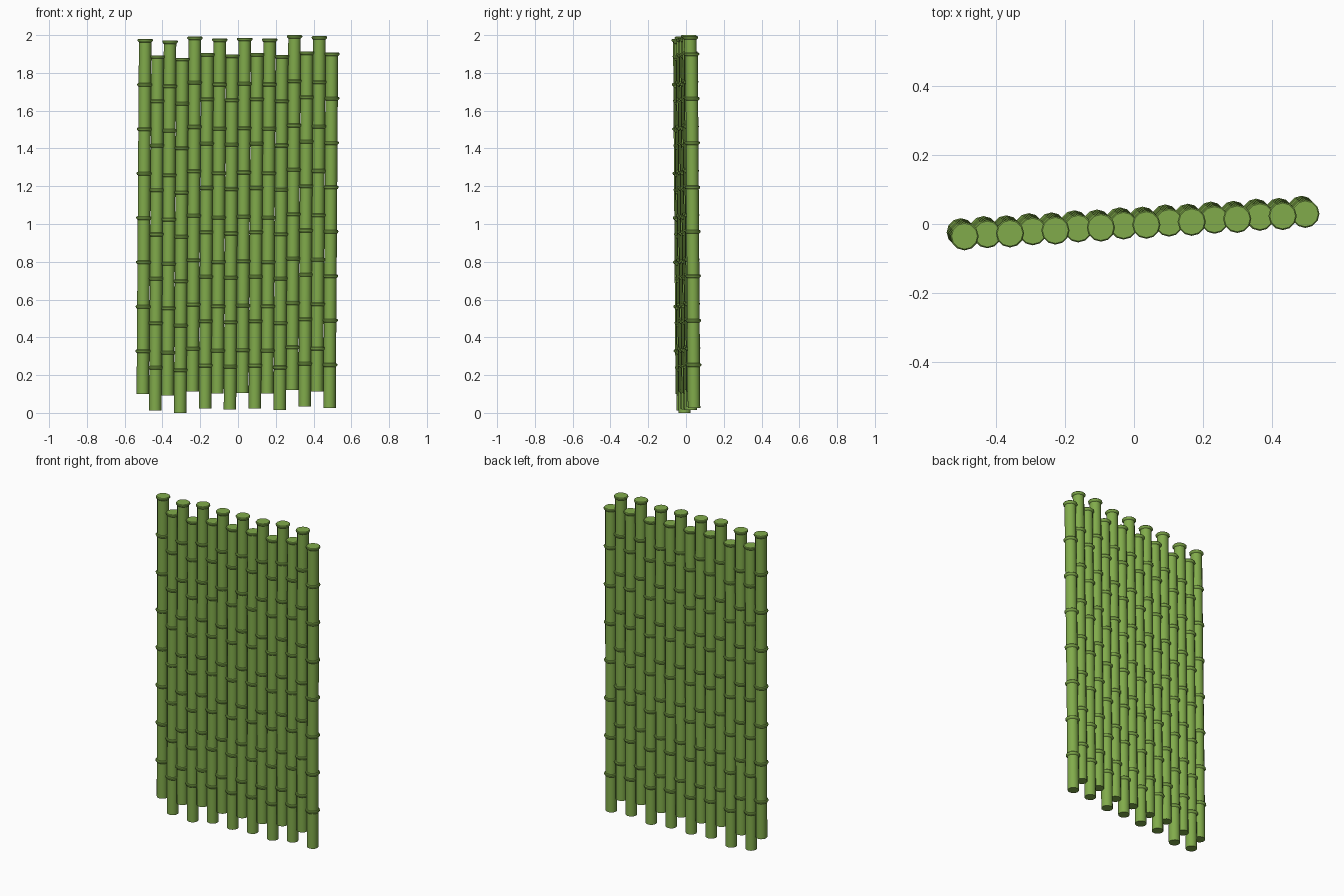
import bpy, bmesh, math
from mathutils import Vector

if "Cube" in bpy.data.objects:
    bpy.data.objects.remove(bpy.data.objects["Cube"])

SIDES = 12
SEGMENTS = 8
R_STEM, R_RING, R_CAP = 0.033, 0.041, 0.0375

green = bpy.data.materials.new("bamboo_green")
green.diffuse_color = (0.22, 0.41, 0.07, 1)
green.use_nodes = True
green.node_tree.nodes["Principled BSDF"].inputs["Base Color"].default_value = green.diffuse_color

# Bottom and top heights of the sixteen staggered canes
bottoms = [0.10, 0.013, 0.092, 0.0, 0.112, 0.024, 0.102, 0.018,
           0.106, 0.024, 0.102, 0.014, 0.12, 0.034, 0.114, 0.027]
LENGTH = 1.88


def cane_profile(length):
    """Radius/height pairs: straight stem sections ending in rounded node rings."""
    step = length / SEGMENTS
    pts = [(R_STEM, 0.0)]
    for i in range(1, SEGMENTS + 1):
        z = i * step
        pts += [(R_STEM, z - 0.018), (R_CAP, z - 0.014),
                (R_RING, z - 0.009), (R_RING, z - 0.004), (R_CAP, z)]
        if i < SEGMENTS:
            pts.append((R_STEM, z + 0.001))
    return pts


def make_cane(name, base, top):
    bm = bmesh.new()
    rings = []
    for r, z in cane_profile(top.z - base.z):
        c = base.lerp(top, z / (top.z - base.z))
        rings.append([bm.verts.new((c.x + r * math.cos(a), c.y + r * math.sin(a), c.z))
                      for a in (2 * math.pi * k / SIDES for k in range(SIDES))])
    for lo, hi in zip(rings, rings[1:]):
        for k in range(SIDES):
            n = (k + 1) % SIDES
            bm.faces.new((lo[k], lo[n], hi[n], hi[k]))
    bm.faces.new(rings[0][::-1])
    bm.faces.new(rings[-1])
    mesh = bpy.data.meshes.new(name)
    bm.to_mesh(mesh)
    bm.free()
    mesh.materials.append(green)
    ob = bpy.data.objects.new(name, mesh)
    bpy.context.collection.objects.link(ob)
    ob.select_set(True)
    bpy.context.view_layer.objects.active = ob


# Row of canes, leaning slightly and turned a little off the x axis
for i, z in enumerate(bottoms):
    x = -0.504 + 0.0659 * i
    y = -0.0215 + 0.0042 * i + (0.001 if i % 2 else -0.001)
    make_cane(f"bamboo_cane_{i + 1:02d}", Vector((x, y, z)),
              Vector((x + 0.0125, y - 0.013, z + LENGTH)))

bpy.ops.object.shade_smooth_by_angle(angle=math.radians(35))
